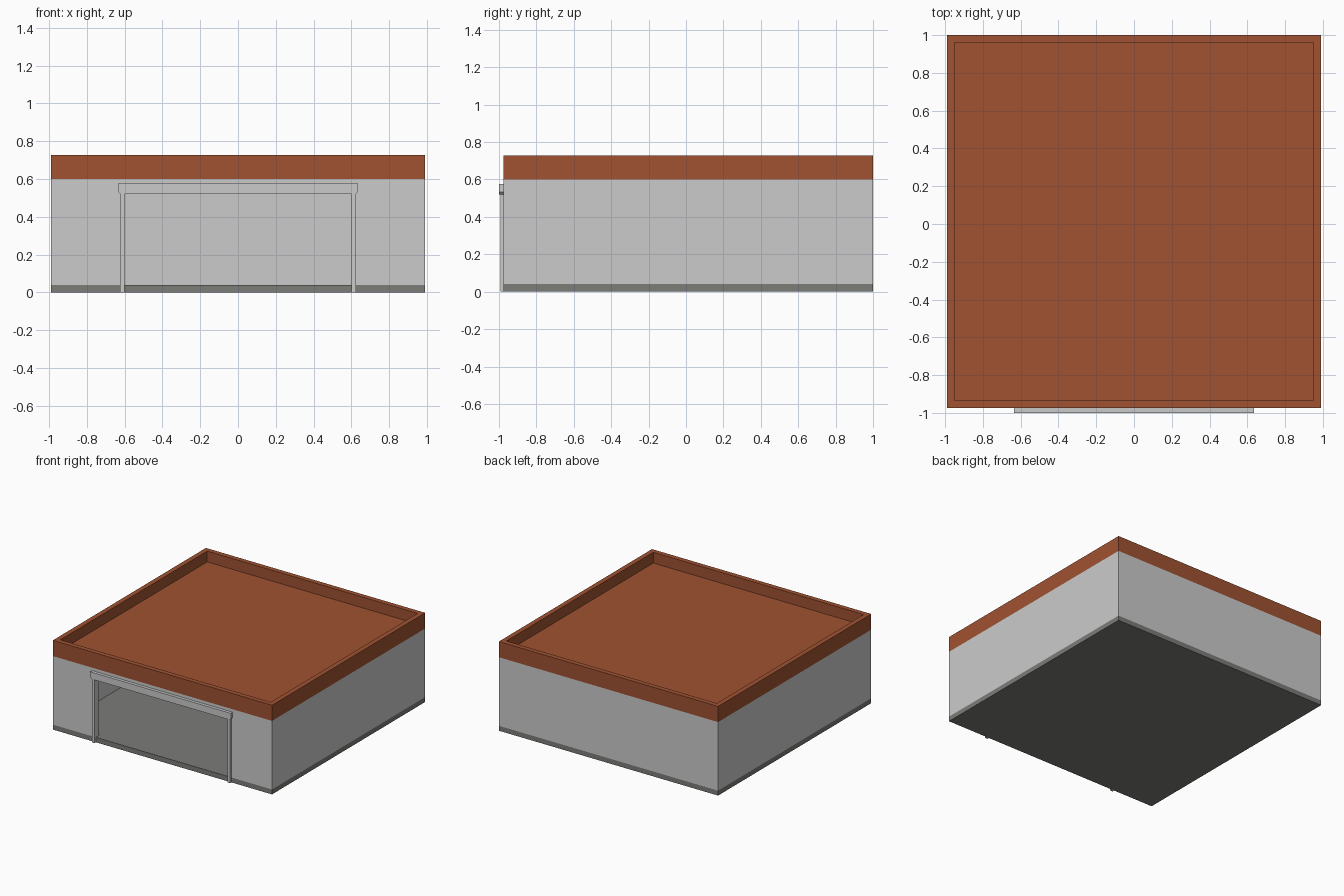
import bpy, bmesh

if "Cube" in bpy.data.objects:
    bpy.data.objects.remove(bpy.data.objects["Cube"])


def material(name, rgb):
    m = bpy.data.materials.new(name)
    m.diffuse_color = (*rgb, 1)
    m.use_nodes = True
    m.node_tree.nodes["Principled BSDF"].inputs["Base Color"].default_value = m.diffuse_color
    return m


def prism(name, outline, y0, y1, mat=None):
    """Extrude an x-z outline from y0 to y1."""
    bm = bmesh.new()
    face = bm.faces.new([bm.verts.new((x, y0, z)) for x, z in outline])
    new = bmesh.ops.extrude_face_region(bm, geom=[face])["geom"]
    moved = [v for v in new if isinstance(v, bmesh.types.BMVert)]
    bmesh.ops.translate(bm, verts=moved, vec=(0, y1 - y0, 0))
    bmesh.ops.recalc_face_normals(bm, faces=bm.faces)
    me = bpy.data.meshes.new(name)
    bm.to_mesh(me)
    bm.free()
    ob = bpy.data.objects.new(name, me)
    bpy.context.collection.objects.link(ob)
    if mat:
        me.materials.append(mat)
    return ob


def box(name, x0, x1, y0, y1, z0, z1, mat=None):
    return prism(name, [(x0, z0), (x1, z0), (x1, z1), (x0, z1)], y0, y1, mat)


def cut(target, cutter):
    mod = target.modifiers.new("cut", "BOOLEAN")
    mod.operation = "DIFFERENCE"
    mod.solver = "EXACT"
    mod.object = cutter
    cutter.hide_render = True
    cutter.hide_viewport = True
    cutter.display_type = "WIRE"


brick = material("roof_red_brown", (0.35, 0.085, 0.032))
dark = material("slab_dark_grey", (0.2, 0.2, 0.19))

W, FRONT, BACK, T = 0.99, -0.975, 1.0, 0.04   # half width, front, back, wall thickness
DOOR_W, DOOR_H = 0.60, 0.52

# Floor slab, seen as a dark band around the base
box("floor_slab", -W, W, FRONT, BACK, 0, 0.04, dark)

# Hollow walls with a wide front opening
walls = box("walls", -W, W, FRONT, BACK, 0.04, 0.60)
cut(walls, box("room_cutter", -W + T, W - T, FRONT + T, BACK - T, -0.1, 0.8))
cut(walls, box("door_cutter", -DOOR_W, DOOR_W, FRONT - 0.1, FRONT + 0.2, -0.1, DOOR_H))

# Flat roof sunk behind a parapet
roof = box("roof", -W, W, FRONT, BACK, 0.60, 0.728, brick)
cut(roof, box("roof_cutter", -W + T, W - T, FRONT + T, BACK - T, 0.64, 0.9))

# Door frame: two posts and a lintel with chamfered lower corners
for side, s in (("left", -1), ("right", 1)):
    xs = sorted((s * DOOR_W, s * 0.623))
    box(f"{side}_door_post", *xs, -0.993, FRONT, 0, DOOR_H)
half = [(0.623, DOOR_H), (0.635, 0.532), (0.635, 0.576)]
prism("door_lintel", half + [(-x, z) for x, z in reversed(half)], -1.0, FRONT)
